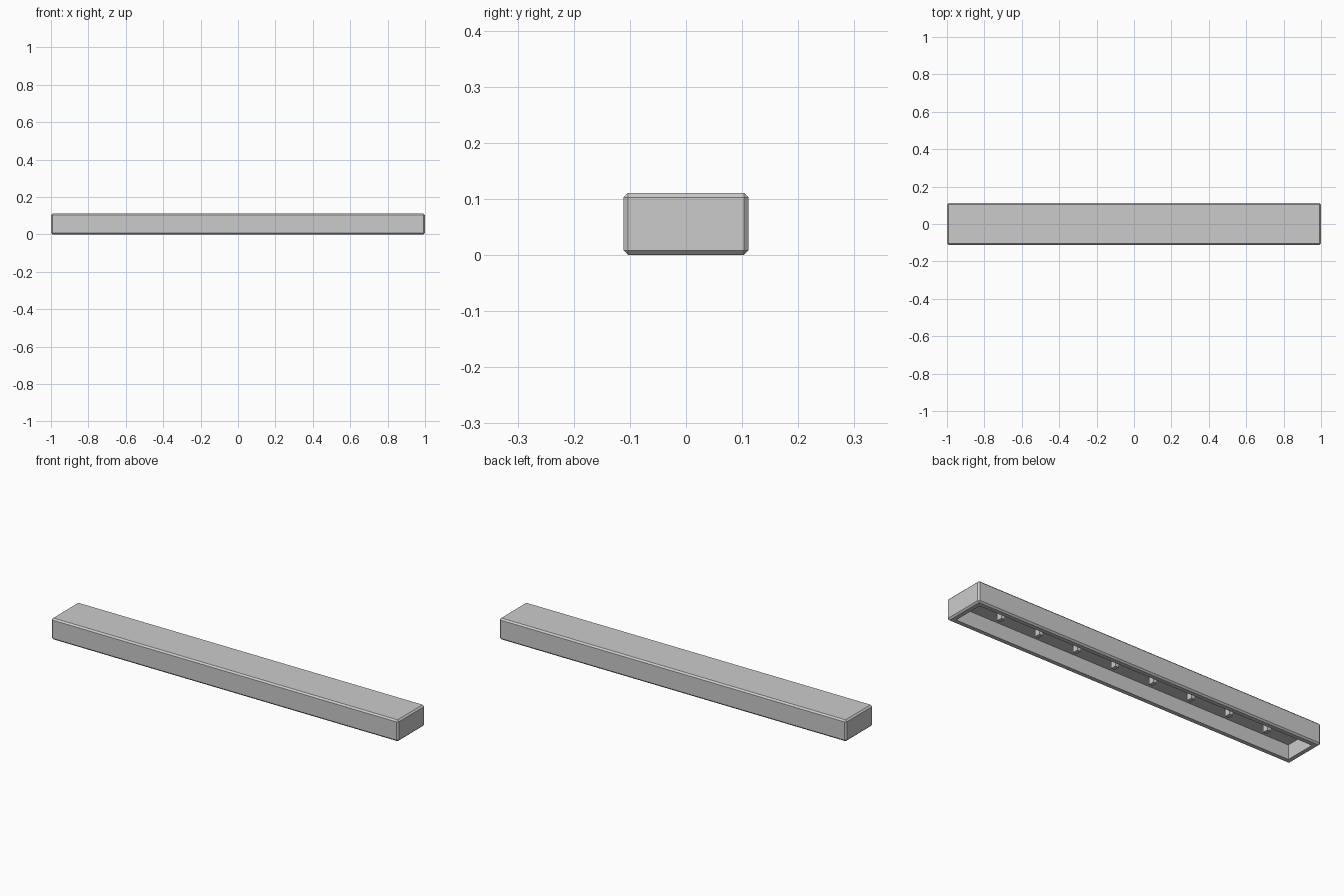
import bpy
import bmesh
from mathutils import Matrix, Vector

cube = bpy.data.objects.get("Cube")
if cube:
    bpy.data.objects.remove(cube, do_unlink=True)

UNITS = 9
PITCH = 2.0 / UNITS
HEIGHT = PITCH / 2
BEVEL = 0.008
WALL = 0.038
CEILING = 0.075

grey = bpy.data.materials.new("light_grey")
grey.use_nodes = True
color = (0.6, 0.6, 0.6, 1)
grey.diffuse_color = color
grey.node_tree.nodes["Principled BSDF"].inputs["Base Color"].default_value = color


def box(bm, size, center):
    matrix = Matrix.Translation(center) @ Matrix.Diagonal((*size, 1))
    bmesh.ops.create_cube(bm, size=1, matrix=matrix)


def finish(bm, name):
    bmesh.ops.recalc_face_normals(bm, faces=bm.faces)
    mesh = bpy.data.meshes.new(name)
    bm.to_mesh(mesh)
    bm.free()
    mesh.materials.append(grey)
    obj = bpy.data.objects.new(name, mesh)
    bpy.context.collection.objects.link(obj)
    return obj


# Chamfered bar, hollowed from below
bm = bmesh.new()
box(bm, (2, PITCH, HEIGHT), (0, 0, HEIGHT / 2))
bmesh.ops.bevel(bm, geom=bm.edges[:], offset=BEVEL, segments=1, affect='EDGES')
bottom = min(bm.faces, key=lambda f: f.calc_center_median().z)
bmesh.ops.inset_region(bm, faces=[bottom], thickness=WALL - BEVEL)
cavity = bmesh.ops.extrude_face_region(bm, geom=[bottom])["geom"]
verts = [v for v in cavity if isinstance(v, bmesh.types.BMVert)]
bmesh.ops.translate(bm, verts=verts, vec=Vector((0, 0, CEILING)))
if bottom.is_valid:
    bmesh.ops.delete(bm, geom=[bottom], context='FACES_ONLY')
finish(bm, "bar_shell")

# Small posts hanging from the ceiling between the units
POST_BOTTOM = 0.035
for i in range(1, UNITS):
    bm = bmesh.new()
    depth = CEILING + 0.005 - POST_BOTTOM
    box(bm, (0.02, 0.03, depth), (-1 + i * PITCH, 0, POST_BOTTOM + depth / 2))
    finish(bm, f"inner_post_{i}")
